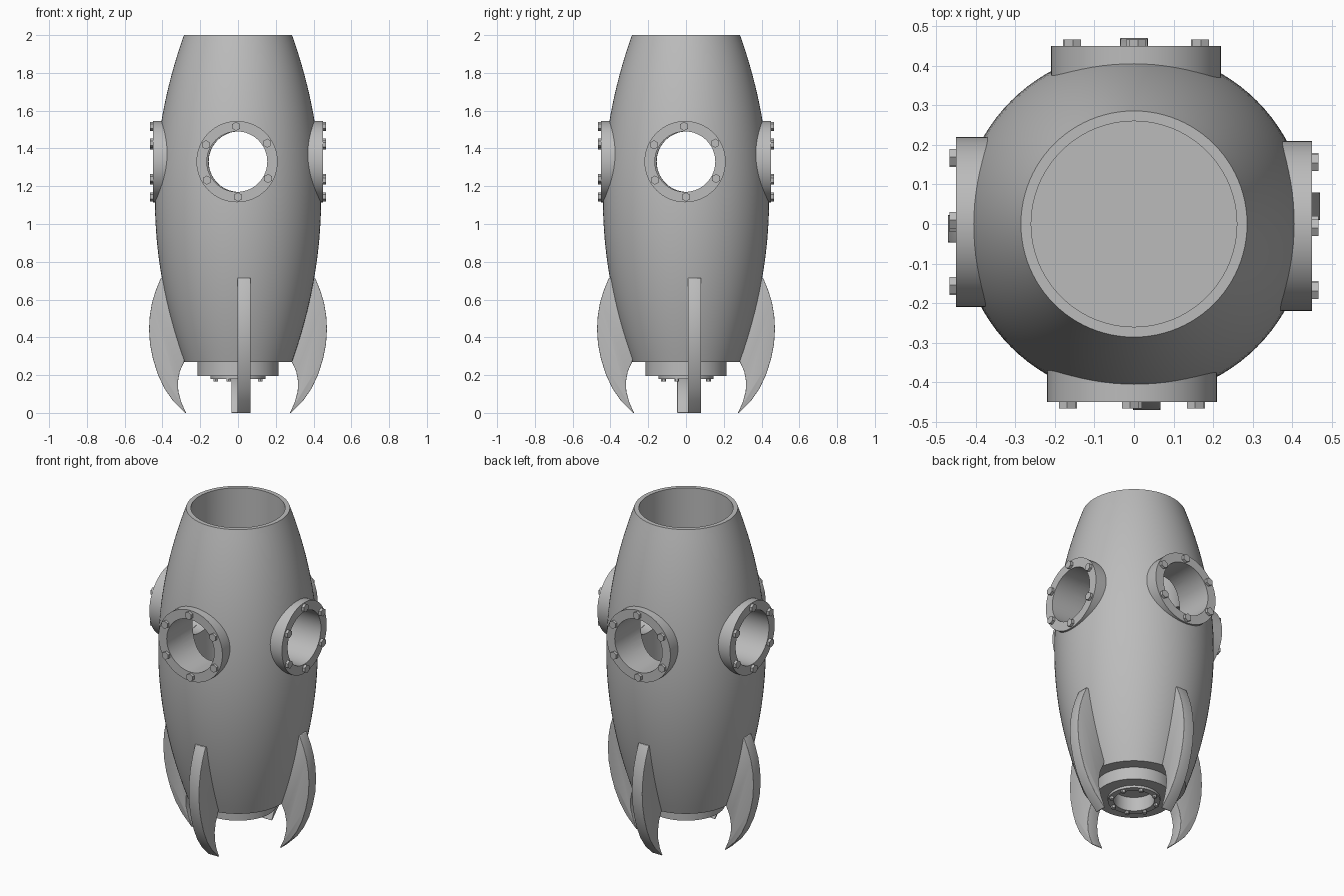
import bpy, bmesh, math
from mathutils import Matrix, Vector

cube = bpy.data.objects.get("Cube")
if cube:
    bpy.data.objects.remove(cube, do_unlink=True)

GREY = (0.5, 0.5, 0.5, 1)
grey = bpy.data.materials.new("plain_grey")
grey.use_nodes = True
grey.diffuse_color = GREY
grey.node_tree.nodes["Principled BSDF"].inputs["Base Color"].default_value = GREY


def add(name, bm, matrix=None, smooth=True):
    """Turn a bmesh into a grey object, placed by matrix."""
    bmesh.ops.recalc_face_normals(bm, faces=bm.faces)
    if matrix:
        bm.transform(matrix)
    mesh = bpy.data.meshes.new(name)
    bm.to_mesh(mesh)
    bm.free()
    mesh.materials.append(grey)
    ob = bpy.data.objects.new(name, mesh)
    bpy.context.collection.objects.link(ob)
    if smooth:
        shade(ob)
    return ob


def shade(ob):
    bpy.ops.object.select_all(action="DESELECT")
    ob.select_set(True)
    bpy.context.view_layer.objects.active = ob
    bpy.ops.object.shade_smooth_by_angle(angle=math.radians(35))


def lathe(profile, sides, closed=False):
    """Spin (radius, height) points around z."""
    bm = bmesh.new()
    pts = profile + profile[:1] if closed else profile
    verts = [bm.verts.new((r, 0, z)) for r, z in pts]
    edges = [bm.edges.new(p) for p in zip(verts, verts[1:])]
    bmesh.ops.spin(bm, geom=verts + edges, axis=(0, 0, 1), cent=(0, 0, 0),
                   angle=math.tau, steps=sides)
    bmesh.ops.remove_doubles(bm, verts=bm.verts, dist=1e-5)
    return bm


def add_bolts(bm, count, ring, start, size, bottom, top):
    """Add a circle of hexagonal bolt heads."""
    for i in range(count):
        a = start + math.tau * i / count
        place = Matrix.Translation((ring * math.cos(a), ring * math.sin(a), (bottom + top) / 2))
        bmesh.ops.create_cone(bm, cap_ends=True, segments=6, radius1=size, radius2=size,
                              depth=top - bottom, matrix=place)


def hull_radius(z):
    return 0.44 - 0.154 * ((z - 1.135) / 0.865) ** 2


# Hull: bulging outside, straight bore inside, closed floor
BASE, TOP, BORE, FLOOR = 0.27, 2.0, 0.26, 0.33
STEPS = 32
outer = [(hull_radius(z), z) for z in (BASE + (TOP - BASE) * i / STEPS for i in range(STEPS + 1))]
hull = add("hull", lathe([(0, BASE)] + outer + [(BORE, TOP), (BORE, FLOOR), (0, FLOOR)], 96),
           smooth=False)

# Porthole frames, bolts and the cutters for their openings
PORT_Z, HOLE = 1.33, 0.16
for side, turn in (("front", 0), ("left", 1), ("back", 2), ("right", 3)):
    place = (Matrix.Rotation(turn * math.pi / 2, 4, "Z")
             @ Matrix.Translation((-0.005, 0, PORT_Z))
             @ Matrix.Rotation(math.pi / 2, 4, "X"))
    frame = [(HOLE, 0.32), (0.215, 0.32), (0.215, 0.45), (HOLE, 0.45)]
    add(side + "_porthole_frame", lathe(frame, 64, True), place)

    bolts = bmesh.new()
    add_bolts(bolts, 6, 0.187, math.radians(91.5), 0.024, 0.445, 0.466)
    add(side + "_porthole_bolts", bolts, place, smooth=False)

    bm = bmesh.new()
    bmesh.ops.create_cone(bm, cap_ends=True, segments=64, radius1=HOLE + 0.001,
                          radius2=HOLE + 0.001, depth=0.5,
                          matrix=Matrix.Translation((0, 0, 0.35)))
    cutter = add(side + "_porthole_cutter", bm, place, smooth=False)
    cutter.hide_render = True
    cut = hull.modifiers.new(side + "_opening", "BOOLEAN")
    cut.object, cut.operation, cut.solver = cutter, "DIFFERENCE", "EXACT"
    bpy.context.view_layer.objects.active = hull
    bpy.ops.object.modifier_apply(modifier=cut.name)
    bpy.data.objects.remove(cutter, do_unlink=True)
shade(hull)

# Engine nozzle: collar, stepped flange, blind throat and bolts
nozzle = [(0, 0.265), (0.112, 0.265), (0.112, 0.18), (0.145, 0.18), (0.145, 0.195),
          (0.215, 0.195), (0.215, 0.28), (0, 0.28)]
add("engine_nozzle", lathe(nozzle, 64))
bolts = bmesh.new()
add_bolts(bolts, 8, 0.128, math.pi / 8, 0.013, 0.165, 0.182)
add("engine_bolts", bolts, smooth=False)

# Fins: curved outline (distance from axis, height), softened edges
FIN = [(0.38, 0.72), (0.408, 0.72), (0.435, 0.655), (0.455, 0.59), (0.467, 0.52), (0.471, 0.45),
       (0.466, 0.37), (0.45, 0.29), (0.425, 0.21), (0.39, 0.135), (0.345, 0.07), (0.28, 0.005),
       (0.275, 0.005), (0.30, 0.06), (0.316, 0.12), (0.318, 0.17), (0.308, 0.225),
       (0.285, 0.275), (0.275, 0.33)]
THICK = 0.07
for side, turn, shift in (("front", 0, 0.032), ("left", 1, 0.045),
                          ("back", 2, 0.0), ("right", 3, 0.012)):
    bm = bmesh.new()
    face = bm.faces.new([bm.verts.new((shift - THICK / 2, -r, z)) for r, z in FIN])
    new = bmesh.ops.extrude_face_region(bm, geom=[face])["geom"]
    bmesh.ops.translate(bm, verts=[v for v in new if isinstance(v, bmesh.types.BMVert)],
                        vec=Vector((THICK, 0, 0)))
    fin = add(side + "_fin", bm, Matrix.Rotation(turn * math.pi / 2, 4, "Z"), smooth=False)
    soft = fin.modifiers.new("soft_edges", "BEVEL")
    soft.width, soft.segments = 0.012, 3
    soft.limit_method, soft.angle_limit = "ANGLE", math.radians(50)
    bpy.context.view_layer.objects.active = fin
    bpy.ops.object.modifier_apply(modifier=soft.name)
    shade(fin)
    # Tip settles on the ground
    low = min(v.co.z for v in fin.data.vertices)
    fin.data.transform(Matrix.Translation((0, 0, -low)))
